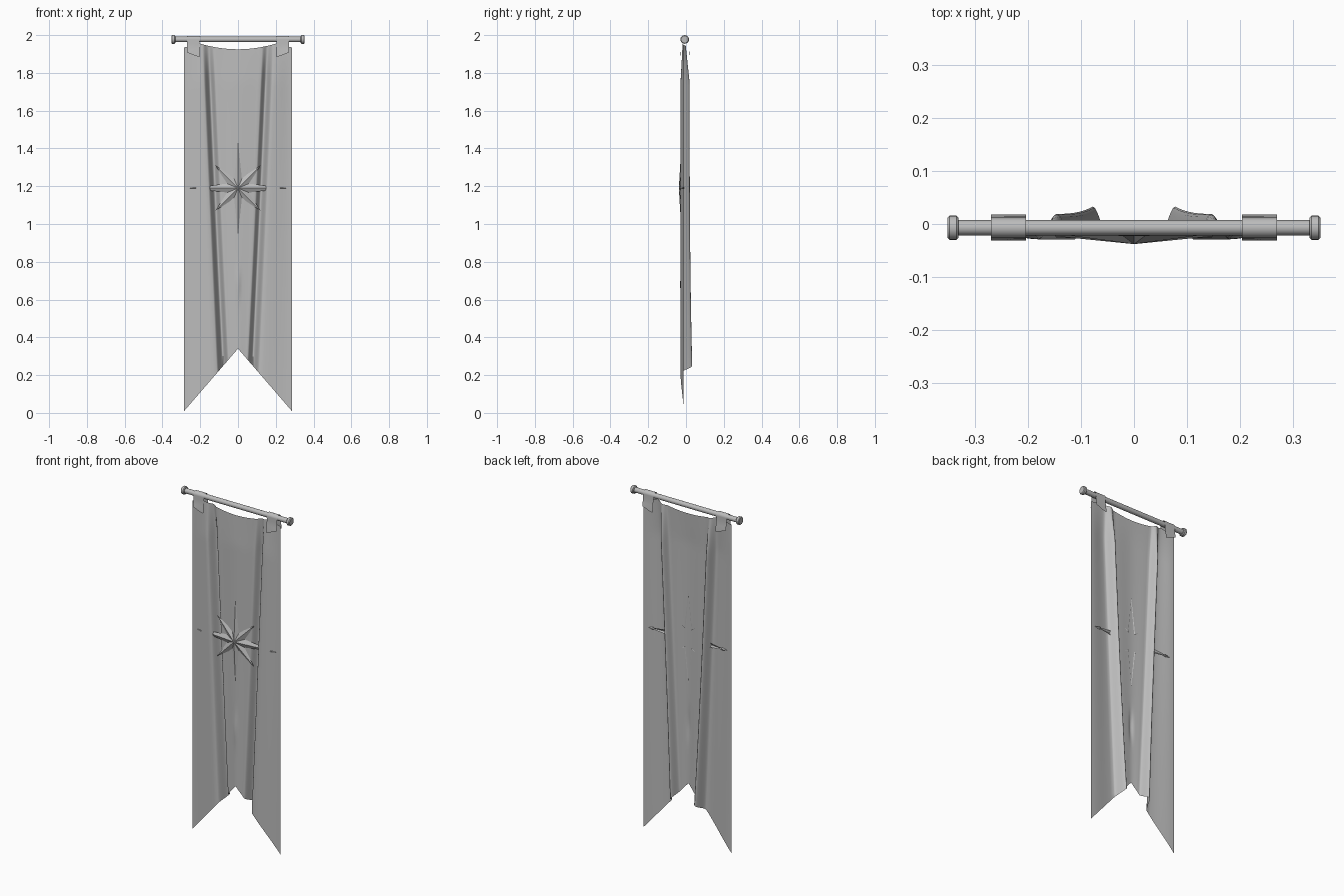
import bpy, bmesh, math
from mathutils import Vector

if "Cube" in bpy.data.objects:
    bpy.data.objects.remove(bpy.data.objects["Cube"])

grey = bpy.data.materials.new("plain grey")
grey.use_nodes = True
colour = (0.5, 0.5, 0.5, 1)
grey.diffuse_color = colour
grey.node_tree.nodes["Principled BSDF"].inputs["Base Color"].default_value = colour

ROD_Y, ROD_Z = -0.007, 1.977


def finish(name, bm, smooth=None):
    mesh = bpy.data.meshes.new(name)
    bmesh.ops.recalc_face_normals(bm, faces=bm.faces)
    bm.to_mesh(mesh)
    bm.free()
    obj = bpy.data.objects.new(name, mesh)
    bpy.context.collection.objects.link(obj)
    mesh.materials.append(grey)
    if smooth:
        bpy.ops.object.select_all(action="DESELECT")
        obj.select_set(True)
        bpy.context.view_layer.objects.active = obj
        bpy.ops.object.shade_smooth_by_angle(angle=math.radians(smooth))
    return obj


def sheet(name, rows, smooth):
    """Skin a grid of points with quads."""
    bm = bmesh.new()
    grid = [[bm.verts.new(p) for p in row] for row in rows]
    for a, b in zip(grid, grid[1:]):
        for i in range(len(a) - 1):
            bm.faces.new((a[i], a[i + 1], b[i + 1], b[i]))
    return finish(name, bm, smooth)


def lathe_x(name, profile, sides=20):
    """Capped solid of revolution along the rod; profile is (x, radius)."""
    bm = bmesh.new()
    rings = []
    for x, r in profile:
        rings.append([bm.verts.new((x, ROD_Y + r * math.cos(math.tau * k / sides),
                                    ROD_Z + r * math.sin(math.tau * k / sides)))
                      for k in range(sides)])
    for a, b in zip(rings, rings[1:]):
        for k in range(sides):
            n = (k + 1) % sides
            bm.faces.new((a[k], a[n], b[n], b[k]))
    bm.faces.new(rings[0])
    bm.faces.new(rings[-1])
    return finish(name, bm, 40)


# Cloth: a deep pleat on each side and a swallowtail bottom
HALF_W = 0.285


def half_row(t):
    """Points from the centre line to the edge at height fraction t (0 = bottom)."""
    valley = 0.078 + 0.077 * t
    depth = min(1, 0.35 + (1 - t) * 6)
    keys = [(0, -0.023), (valley - 0.028, -0.018), (valley, 0.019 + 0.014 * (1 - t) ** 3),
            (valley + 0.034, -0.029), (HALF_W, -0.013)]
    points = []
    for (xa, ya), (xb, yb) in zip(keys, keys[1:]):
        for k in range(8):
            f = k / 8
            points.append((xa + (xb - xa) * f, ya + (yb - ya) * f * f * (3 - 2 * f)))
    points.append(keys[-1])
    row = []
    for x, y in points:
        top = 1.925 + 0.03 * min(1, x / 0.2) ** 2 - 0.02 * max(0, (x - 0.2) / 0.085)
        bottom = 0.34 - 0.33 * x / HALF_W
        z = bottom + (top - bottom) * t
        y = -0.012 + (y + 0.012) * depth
        # small pinched crease low on the centre line
        y -= 0.008 * math.exp(-(x / 0.01) ** 2 - ((z - 0.68) / 0.08) ** 2)
        row.append((x, y, z))
    return row


rows = []
for j in range(61):
    half = half_row(j / 60)
    rows.append([(-x, y, z) for x, y, z in reversed(half[1:])] + half)
sheet("banner_cloth", rows, 60)

# Rod with chamfered end caps
lathe_x("rod", [(-0.34, 0.0145), (0.34, 0.0145)])
for side, name in ((-1, "right"), (1, "left")):
    lathe_x(name + "_rod_cap", [(side * x, r) for x, r in
            ((0.332, 0.019), (0.336, 0.023), (0.349, 0.023), (0.353, 0.019))])

    # Hanging loop folded over the rod, with slanted lower hems
    loop = []
    for x, hem in ((0.204, 1.885), (0.226, 1.89), (0.249, 1.9), (0.271, 1.908)):
        arc = [(ROD_Y + 0.019 * math.cos(a), ROD_Z + 0.019 * math.sin(a))
               for a in (math.pi * k / 12 for k in range(13))]
        path = ([(0.018, hem), (0.015, 1.925), (0.01, 1.955)] + arc
                + [(-0.024, 1.955), (-0.028, 1.925), (-0.031, hem)])
        loop.append([(side * x, y, z) for y, z in path])
    sheet(name + "_loop", loop, 50)

    # Side point of the star piercing the outer cloth
    bm = bmesh.new()
    inner, outer = bm.verts.new((side * 0.213, -0.015, 1.19)), bm.verts.new((side * 0.258, -0.015, 1.19))
    ring = [bm.verts.new((side * 0.225, -0.015 + 0.009 * math.cos(a), 1.19 + 0.008 * math.sin(a)))
            for a in (math.pi / 2 * k for k in range(4))]
    for k in range(4):
        bm.faces.new((inner, ring[k], ring[k - 1]))
        bm.faces.new((outer, ring[k - 1], ring[k]))
    finish(name + "_star_tip", bm)

# Faceted eight-pointed star emblem
bm = bmesh.new()
apex = bm.verts.new((0, -0.038, 1.19))
ring = []
for k in range(16):
    a = math.tau * k / 16
    radius = 0.062 if k % 2 else {0: 0.26, 4: 0.27, 2: 0.17, 6: 0.17}[k % 8]
    y = -0.02 if k % 2 else (-0.012 if k % 8 == 0 else -0.022)
    ring.append(bm.verts.new((radius * math.cos(a), y, 1.19 + radius * math.sin(a))))
for k in range(16):
    bm.faces.new((apex, ring[k - 1], ring[k]))
finish("star_emblem", bm)
